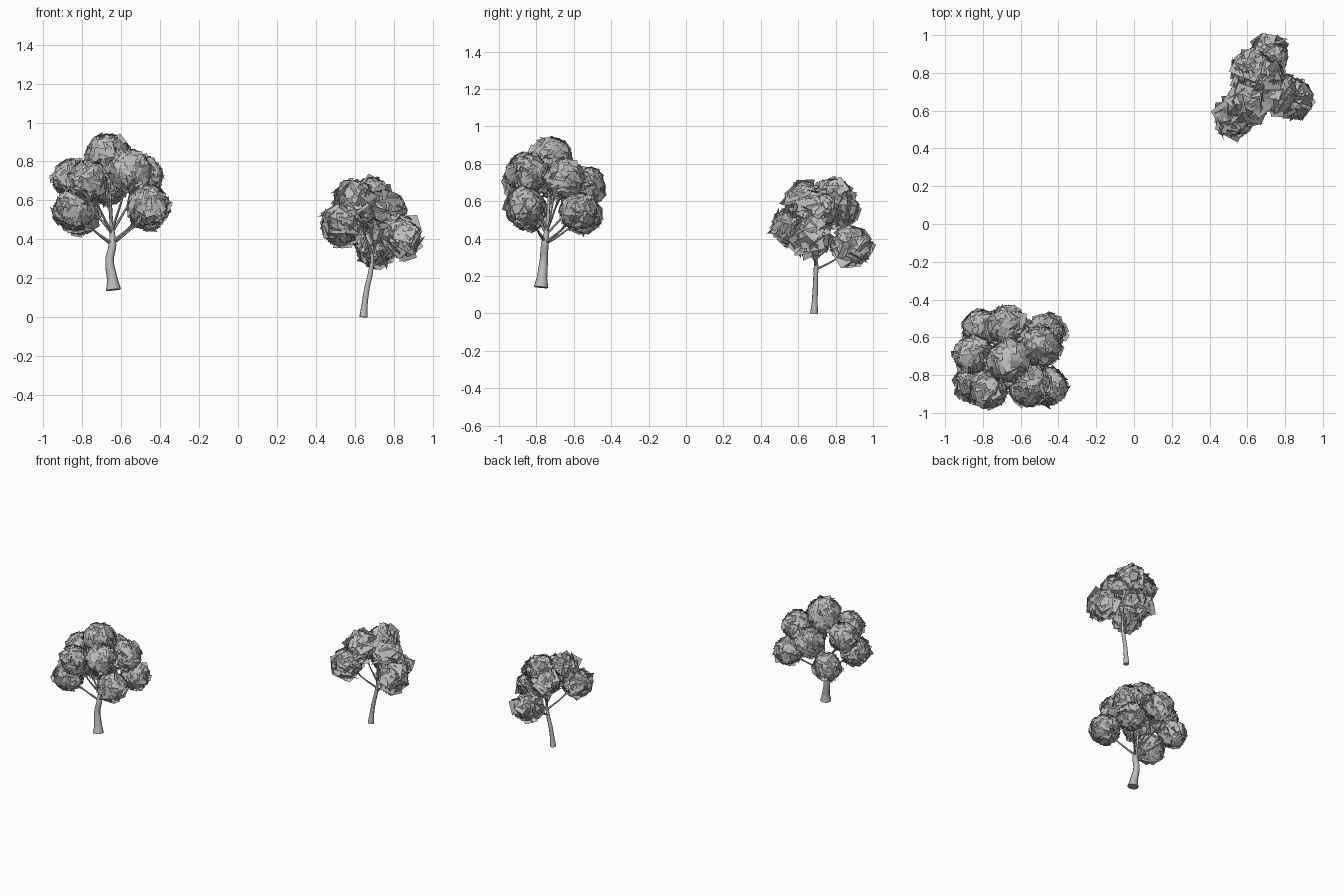
import bpy, bmesh, math, random
from mathutils import Vector, Matrix, Euler

random.seed(7)
cube = bpy.data.objects.get("Cube")
if cube:
    bpy.data.objects.remove(cube, do_unlink=True)

# One neutral grey for bark and leaves
grey = bpy.data.materials.new("plain grey")
grey.use_nodes = True
colour = (0.5, 0.5, 0.5, 1)
grey.diffuse_color = colour
grey.node_tree.nodes["Principled BSDF"].inputs["Base Color"].default_value = colour


def limb(name, points, radii, sides=1):
    """Tapered round limb swept along a smooth path."""
    curve = bpy.data.curves.new(name, "CURVE")
    curve.dimensions = "3D"
    curve.bevel_depth = 1
    curve.bevel_resolution = sides
    curve.resolution_u = 4
    curve.use_fill_caps = True
    spline = curve.splines.new("BEZIER")
    spline.bezier_points.add(len(points) - 1)
    for bp, co, radius in zip(spline.bezier_points, points, radii):
        bp.co = co
        bp.radius = radius
        bp.handle_left_type = bp.handle_right_type = "AUTO"
    ob = bpy.data.objects.new(name, curve)
    bpy.context.collection.objects.link(ob)
    bpy.ops.object.select_all(action="DESELECT")
    ob.select_set(True)
    bpy.context.view_layer.objects.active = ob
    bpy.ops.object.convert(target="MESH")
    ob = bpy.context.object
    ob.data.materials.clear()
    ob.data.materials.append(grey)
    bpy.ops.object.shade_smooth_by_angle(angle=math.radians(50))


def leaf_clump(name, centre, radius, card, count):
    """Ball of overlapping square leaf cards, with some flaring outward."""
    bm = bmesh.new()
    golden = math.pi * (3 - math.sqrt(5))
    for i in range(count):
        z = 1 - 2 * (i + 0.5) / count
        ring = math.sqrt(1 - z * z)
        out = Vector((ring * math.cos(i * golden), ring * math.sin(i * golden), z))
        flare = z < 0.5 and i % 4 == 0
        reach = random.uniform(0.74, 0.86) if flare else random.uniform(0.84, 0.91)
        spread = 0.75 if flare else 0.2
        tilt = Euler([random.gauss(0, spread) for _ in range(2)] + [random.uniform(0, 6.28)])
        turn = out.to_track_quat("Z", "Y").to_matrix() @ tilt.to_matrix()
        size = card * random.uniform(0.8, 1.15)
        shape = Matrix.Diagonal((size, size * random.uniform(0.8, 1.1), 1, 1))
        spot = Vector(centre) + out * radius * reach
        bmesh.ops.create_grid(bm, x_segments=1, y_segments=1, size=0.5,
                              matrix=Matrix.Translation(spot) @ turn.to_4x4() @ shape)
    mesh = bpy.data.meshes.new(name)
    bm.to_mesh(mesh)
    bm.free()
    mesh.materials.append(grey)
    bpy.context.collection.objects.link(bpy.data.objects.new(name, mesh))


def tree(name, trunk, radii, clumps, branch_radius, card, count):
    """Trunk, one branch and twigs for each clump, and the clumps."""
    limb(name + "_trunk", trunk, radii, 2)
    fork, leader = Vector(trunk[-3]), Vector(trunk[-2])
    low = min(c[2] for c in clumps)
    high = max(c[2] for c in clumps)
    for i, (x, y, z, r) in enumerate(clumps, 1):
        centre = Vector((x, y, z))
        start = fork.lerp(leader, 0.9 * (z - low) / (high - low))
        bend = start.lerp(centre, 0.5) + Vector((0, 0, -0.012))
        limb(f"{name}_branch_{i}", [start, bend, centre],
             [branch_radius, branch_radius * 0.65, branch_radius * 0.3])
        for k in range(2):
            side = Vector([random.uniform(-0.6, 0.6) * r for _ in range(3)])
            limb(f"{name}_twig_{i}_{k}", [bend, bend.lerp(centre + side, 0.5), centre + side],
                 [branch_radius * 0.5, branch_radius * 0.35, branch_radius * 0.2])
        leaf_clump(f"{name}_leaves_{i}", centre, r, card, count)


# Large tree: full, dense crown of small cards
tree("large_tree",
     [(-0.64, -0.775, 0.14), (-0.645, -0.77, 0.19), (-0.66, -0.76, 0.29),
      (-0.645, -0.755, 0.37), (-0.65, -0.74, 0.48), (-0.665, -0.73, 0.8)],
     [0.039, 0.028, 0.022, 0.02, 0.009, 0.003],
     [(-0.665, -0.725, 0.825, 0.127), (-0.85, -0.69, 0.71, 0.108),
      (-0.67, -0.535, 0.68, 0.112), (-0.81, -0.55, 0.525, 0.104),
      (-0.465, -0.575, 0.545, 0.106), (-0.495, -0.65, 0.72, 0.115),
      (-0.77, -0.875, 0.7, 0.108), (-0.555, -0.855, 0.75, 0.118),
      (-0.46, -0.86, 0.57, 0.112), (-0.845, -0.84, 0.545, 0.11)],
     0.008, 0.054, 150)

# Small tree: loose crown of larger cards
tree("small_tree",
     [(0.645, 0.685, 0), (0.65, 0.688, 0.06), (0.663, 0.692, 0.15),
      (0.682, 0.695, 0.235), (0.69, 0.7, 0.34), (0.66, 0.72, 0.57)],
     [0.022, 0.016, 0.014, 0.013, 0.006, 0.002],
     [(0.69, 0.785, 0.61, 0.102), (0.595, 0.64, 0.595, 0.105),
      (0.62, 0.815, 0.55, 0.1), (0.755, 0.7, 0.55, 0.102),
      (0.53, 0.565, 0.47, 0.102), (0.84, 0.665, 0.41, 0.1),
      (0.71, 0.89, 0.36, 0.1)],
     0.007, 0.092, 64)
